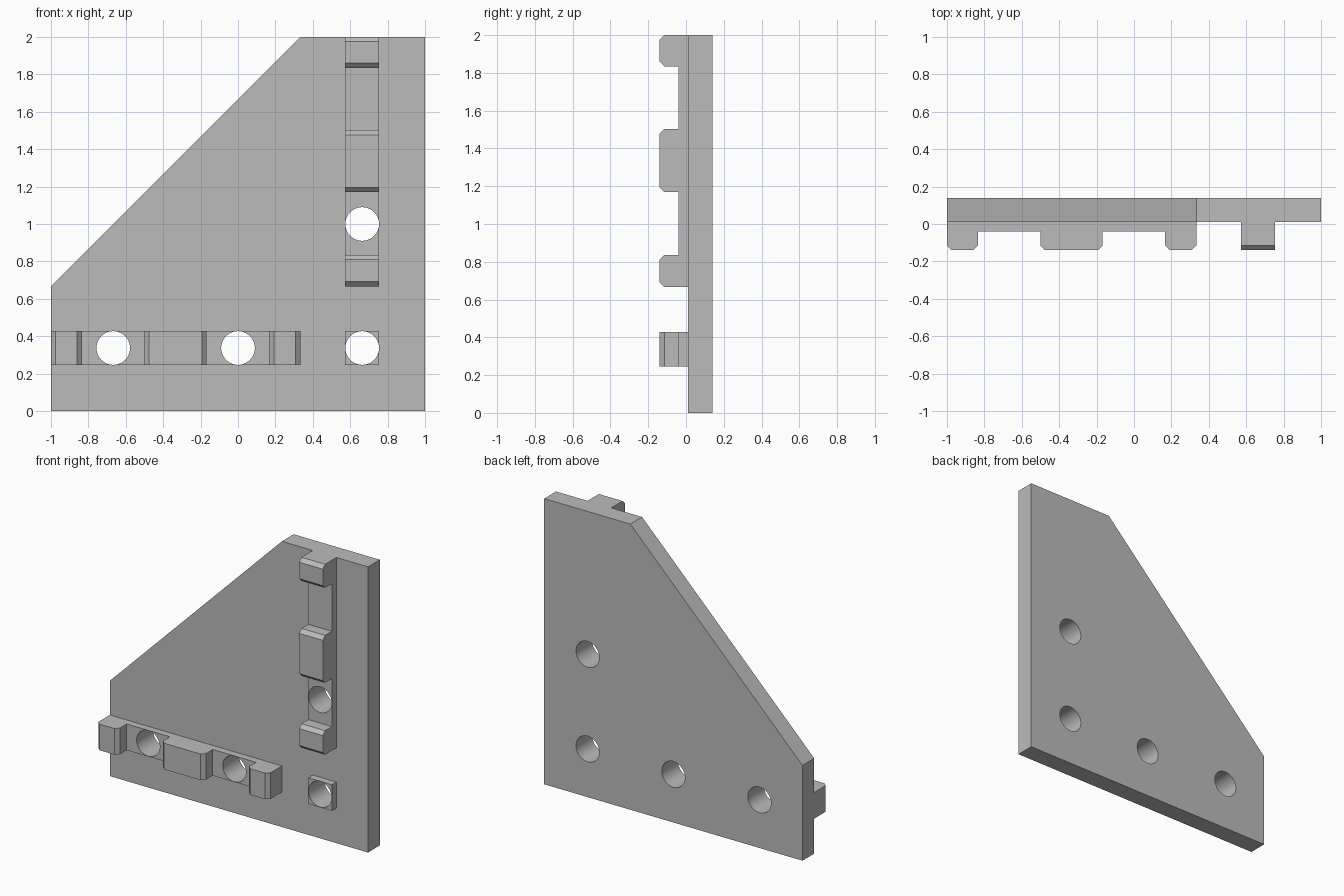
import bpy, bmesh
from mathutils import Vector

cube = bpy.data.objects.get("Cube")
if cube:
    bpy.data.objects.remove(cube, do_unlink=True)

BACK, FACE, FLOOR, CREST = 0.14, 0.01, -0.04, -0.14   # depth levels along y
CHAMFER = 0.025
HOLE_RADIUS = 0.09
RAIL_X = (0.572, 0.755)     # width of the upright rail
RAIL_Z = (0.245, 0.428)     # width of the level rail
HOLES = [(-0.667, 0.337), (0, 0.337), (0.664, 0.337), (0.664, 1.0), (0.664, 1.667)]

grey = bpy.data.materials.new("Plain grey")
grey.use_nodes = True
colour = (0.5, 0.5, 0.5, 1)
grey.diffuse_color = colour
grey.node_tree.nodes["Principled BSDF"].inputs["Base Color"].default_value = colour


def extrude_profile(name, start, step):
    """Solid made by sweeping a flat outline along a vector."""
    bm = bmesh.new()
    face = bm.faces.new([bm.verts.new(p) for p in start])
    swept = bmesh.ops.extrude_face_region(bm, geom=[face])["geom"]
    verts = [g for g in swept if isinstance(g, bmesh.types.BMVert)]
    bmesh.ops.translate(bm, vec=Vector(step), verts=verts)
    bmesh.ops.recalc_face_normals(bm, faces=bm.faces)
    mesh = bpy.data.meshes.new(name)
    bm.to_mesh(mesh)
    bm.free()
    mesh.materials.append(grey)
    obj = bpy.data.objects.new(name, mesh)
    bpy.context.collection.objects.link(obj)
    return obj


def toothed_outline(teeth):
    """Side outline of a rail: chamfered teeth standing on a low floor."""
    pts = []
    for a, b in teeth:
        pts += [(a, FLOOR), (a, CREST + CHAMFER), (a + CHAMFER, CREST),
                (b - CHAMFER, CREST), (b, CREST + CHAMFER), (b, FLOOR)]
    return [(teeth[0][0], FACE)] + pts[1:-1] + [(teeth[-1][1], FACE)]


# Back plate with the sloping corner
corners = [(-1, 0), (1, 0), (1, 2), (0.333, 2), (-1, 0.667)]
plate = extrude_profile("back_plate", [(x, FACE, z) for x, z in corners],
                        (0, BACK - FACE, 0))

# Level and upright toothed rails
level_teeth = [(-1, -0.835), (-0.5, -0.168), (0.167, 0.333)]
level = extrude_profile("level_rail",
                        [(u, y, RAIL_Z[0]) for u, y in toothed_outline(level_teeth)],
                        (0, 0, RAIL_Z[1] - RAIL_Z[0]))
upright_teeth = [(0.667, 0.835), (1.17, 1.502), (1.835, 2)]
upright = extrude_profile("upright_rail",
                          [(RAIL_X[0], y, u) for u, y in toothed_outline(upright_teeth)],
                          (RAIL_X[1] - RAIL_X[0], 0, 0))

# Square boss in the corner
boss = extrude_profile("corner_boss",
                       [(x, FACE, z) for x, z in ((RAIL_X[0], RAIL_Z[0]), (RAIL_X[1], RAIL_Z[0]),
                                                  (RAIL_X[1], RAIL_Z[1]), (RAIL_X[0], RAIL_Z[1]))],
                       (0, FLOOR - FACE, 0))

# Bolt holes drilled through every part
bm = bmesh.new()
for x, z in HOLES:
    drill = bmesh.ops.create_cone(bm, cap_ends=True, segments=48, depth=1,
                                  radius1=HOLE_RADIUS, radius2=HOLE_RADIUS)["verts"]
    for v in drill:
        v.co = Vector((v.co.x + x, v.co.z, v.co.y + z))
bmesh.ops.recalc_face_normals(bm, faces=bm.faces)
mesh = bpy.data.meshes.new("hole_cutter")
bm.to_mesh(mesh)
bm.free()
mesh.materials.append(grey)
cutter = bpy.data.objects.new("hole_cutter", mesh)
cutter.hide_render = True
bpy.context.collection.objects.link(cutter)

for part in (plate, level, upright, boss):
    cut = part.modifiers.new("bolt_holes", "BOOLEAN")
    cut.operation = "DIFFERENCE"
    cut.solver = "EXACT"
    cut.object = cutter
    bpy.ops.object.select_all(action="DESELECT")
    part.select_set(True)
    bpy.context.view_layer.objects.active = part
    bpy.ops.object.modifier_apply(modifier=cut.name)
    bpy.ops.object.shade_smooth_by_angle()
bpy.data.objects.remove(cutter, do_unlink=True)
